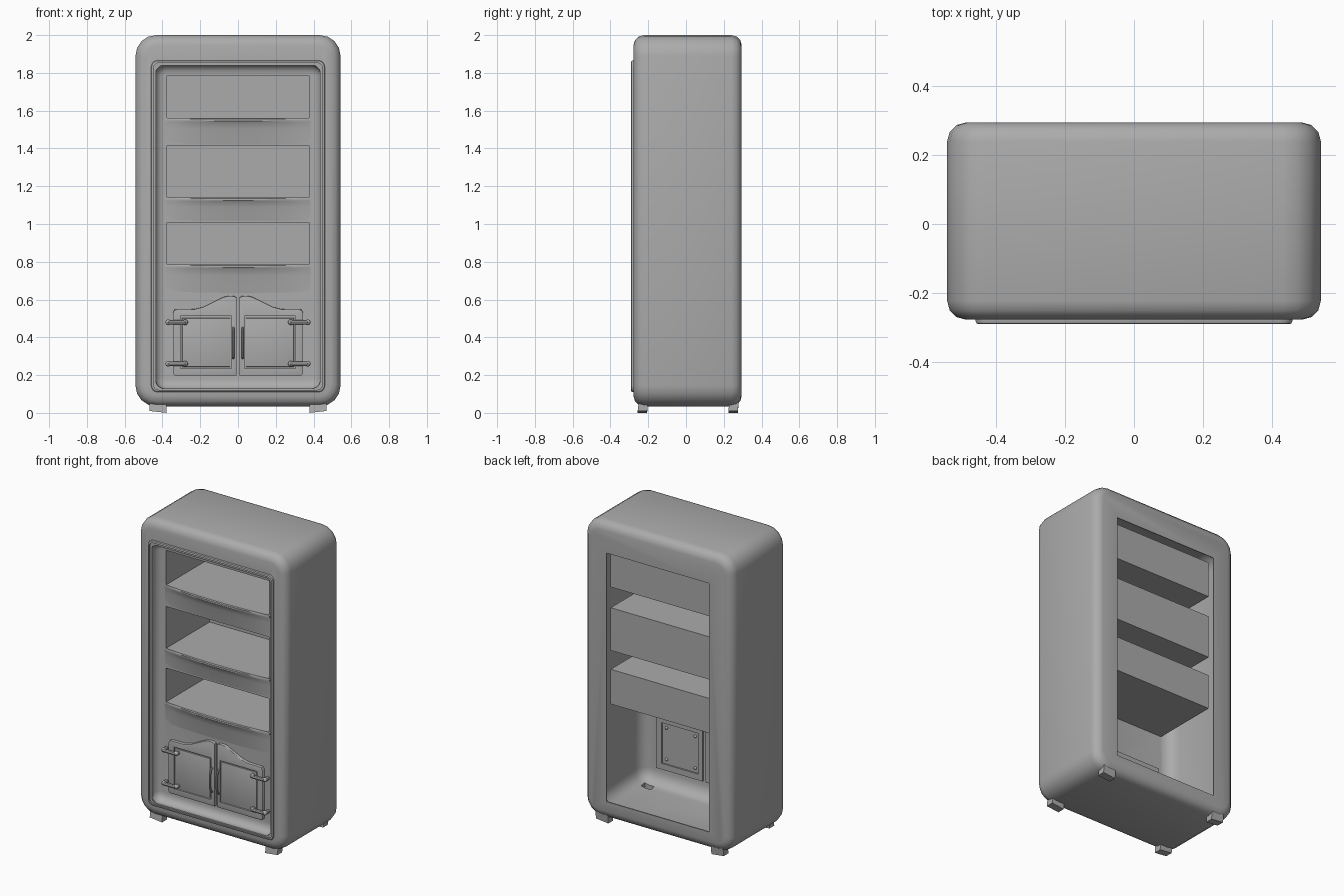
import bpy, bmesh, math
from mathutils import Vector

if "Cube" in bpy.data.objects:
    bpy.data.objects.remove(bpy.data.objects["Cube"])

GREY = bpy.data.materials.new("dark_grey")
GREY.diffuse_color = (.41, .41, .41, 1)
GREY.use_nodes = True
GREY.node_tree.nodes["Principled BSDF"].inputs["Base Color"].default_value = GREY.diffuse_color


def finish(name, bm, smooth=True):
    bmesh.ops.recalc_face_normals(bm, faces=bm.faces)
    me = bpy.data.meshes.new(name)
    bm.to_mesh(me)
    bm.free()
    me.materials.append(GREY)
    ob = bpy.data.objects.new(name, me)
    bpy.context.collection.objects.link(ob)
    if smooth:
        shade(ob)
    return ob


def select(ob):
    bpy.ops.object.select_all(action='DESELECT')
    ob.select_set(True)
    bpy.context.view_layer.objects.active = ob


def shade(ob):
    select(ob)
    bpy.ops.object.shade_smooth_by_angle(angle=math.radians(35))


def rounded_box(name, x, y, z, r1=0, r2=0, s1=5, s2=4):
    """Box from (min, max) ranges; r1 rounds the edges along y, r2 the front and back rims."""
    bm = bmesh.new()
    bmesh.ops.create_cube(bm, size=1)
    for v in bm.verts:
        v.co = [m + (c + .5) * (M - m) for c, (m, M) in zip(v.co, (x, y, z))]
    if r1:
        es = [e for e in bm.edges if abs(e.verts[0].co.y - e.verts[1].co.y) > 1e-5]
        bmesh.ops.bevel(bm, geom=es, offset=r1, segments=s1, profile=.5, affect='EDGES')
    if r2:
        es = [e for e in bm.edges if abs(e.verts[0].co.y - e.verts[1].co.y) < 1e-5]
        bmesh.ops.bevel(bm, geom=es, offset=r2, segments=s2, profile=.5, affect='EDGES')
    return finish(name, bm, False)


def cut(ob, cutter):
    cutter.hide_render = True
    m = ob.modifiers.new("cut", 'BOOLEAN')
    m.operation, m.solver, m.object = 'DIFFERENCE', 'EXACT', cutter
    select(ob)
    bpy.ops.object.modifier_apply(modifier=m.name)
    bpy.data.objects.remove(cutter)


def mirror(ob):
    m = ob.modifiers.new("mirror", 'MIRROR')
    m.use_axis[0] = True


def rod(name, pts, r):
    """Round bar along a path, turned into a mesh and mirrored."""
    cu = bpy.data.curves.new(name, 'CURVE')
    cu.dimensions = '3D'
    cu.bevel_depth, cu.bevel_resolution, cu.use_fill_caps = r, 2, True
    cu.materials.append(GREY)
    sp = cu.splines.new('POLY')
    sp.points.add(len(pts) - 1)
    for p, c in zip(sp.points, pts):
        p.co = (*c, 1)
    ob = bpy.data.objects.new(name, cu)
    bpy.context.collection.objects.link(ob)
    select(ob)
    bpy.ops.object.convert(target='MESH')
    ob = bpy.context.object
    shade(ob)
    mirror(ob)


SHELVES = [(1.555, 1.79, .14), (1.135, 1.418, .125), (.78, 1.01, .15)]  # floor, ceiling, valance drop
PANEL = -.215

# Hollow cabinet: front recess, interior, back opening, floor slot
body = rounded_box("cabinet_body", (-.543, .543), (-.278, .295), (.035, 2), .11, .055, 4, 3)
cut(body, rounded_box("c", (-.44, .44), (-.45, PANEL), (.125, 1.845), .06, .05))
cut(body, rounded_box("c", (-.455, .455), (PANEL + .015, .291), (.095, 1.875), .09, .08))
cut(body, rounded_box("c", (-.376, .376), (.15, .4), (.153, 1.80)))
cut(body, rounded_box("c", (.33, .40), (-.14, -.1), (.07, .13)))
for lo, hi, drop in SHELVES:
    cut(body, rounded_box("c", (-.38, .38), (-.24, -.18), (lo, hi)))
shade(body)

# Raised trim around the front opening
trim = rounded_box("front_trim", (-.46, .46), (-.291, -.262), (.11, 1.866), .035, .008, 4, 2)
cut(trim, rounded_box("c", (-.448, .448), (-.4, -.281), (.122, 1.853), .03))
cut(trim, rounded_box("c", (-.434, .434), (-.4, -.2), (.13, 1.838), .03))
shade(trim)

for i, (lo, hi, drop) in enumerate(SHELVES):
    # Shelf pocket, open at the front
    bm = bmesh.new()
    bmesh.ops.create_cube(bm, size=1)
    for v in bm.verts:
        v.co = (v.co.x * .76, .015 + v.co.y * .46, lo + (v.co.z + .5) * (hi - lo))
    bmesh.ops.delete(bm, geom=[f for f in bm.faces if f.calc_center_median().y < -.1], context='FACES')
    pocket = finish(f"shelf_pocket_{i}", bm, False)
    m = pocket.modifiers.new("wall", 'SOLIDIFY')
    m.thickness = .004

    # Bowed lip and hollow valance below each shelf, fading out at both ends
    prof = [(0, .004), (.024, .006), (.030, .001), (.030, -.010), (.025, -.016),
            (.017, -drop * .35), (.008, -drop * .7), (0, -drop)]
    bm = bmesh.new()
    n = 16
    rows = []
    for k in range(n + 1):
        t = 2 * k / n - 1
        bow = .12 + .88 * math.cos(t * math.pi / 2) ** .7 if abs(t) < .999 else .12
        rows.append([bm.verts.new((t * .385, PANEL + .001 - d * bow, lo + dz)) for d, dz in prof])
    for a, b in zip(rows, rows[1:]):
        for j in range(len(prof)):
            q = (j + 1) % len(prof)
            bm.faces.new((a[j], a[q], b[q], b[j]))
    bm.faces.new(rows[0])
    bm.faces.new(rows[-1][::-1])
    finish(f"shelf_lip_{i}", bm)

# Double doors with wavy tops and sunken panels
top = [(-.345, .53), (-.335, .547), (-.23, .549), (-.18, .562), (-.12, .592),
       (-.075, .614), (-.045, .62), (-.02, .618), (-.008, .61)]
outline = [(-.008, .197), (-.335, .197), (-.345, .207)] + top
bm = bmesh.new()
f = bm.faces.new([bm.verts.new((x, -.236, z)) for x, z in outline])
new = bmesh.ops.extrude_face_region(bm, geom=[f])['geom']
for v in new:
    if isinstance(v, bmesh.types.BMVert):
        v.co.y = PANEL + .005
front = [e for e in bm.edges if all(v.co.y < -.23 for v in e.verts)]
bmesh.ops.bevel(bm, geom=front, offset=.004, segments=2, profile=.5, affect='EDGES')
door = finish("door", bm, False)
cut(door, rounded_box("c", (-.304, -.034), (-.3, -.224), (.236, .512)))
shade(door)
mirror(door)
panel = rounded_box("door_panel", (-.296, -.042), (-.23, -.218), (.244, .502), 0, .004, 1, 2)
shade(panel)
mirror(panel)

# Back of the doors: frame and rivets inside the cabinet
back = rounded_box("door_back_frame", (-.35, -.01), (-.205, -.188), (.2, .545))
cut(back, rounded_box("c", (-.31, -.04), (-.198, -.1), (.24, .51)))
mirror(back)
bm = bmesh.new()
for x in (-.28, -.07):
    for z in (.27, .48):
        r = bmesh.ops.create_uvsphere(bm, u_segments=10, v_segments=6, radius=.01)
        bmesh.ops.translate(bm, vec=Vector((x, -.196, z)), verts=r['verts'])
mirror(finish("door_rivets", bm))

# Hinge bars and door handles
for i, z in enumerate((.26, .48)):
    rod(f"hinge_bar_{i}", [(-.372, PANEL, z), (-.372, -.245, z), (-.364, -.254, z),
                           (-.284, -.254, z), (-.276, -.245, z), (-.276, -.23, z)], .012)
    bm = bmesh.new()
    for x in (-.37, -.28):
        r = bmesh.ops.create_uvsphere(bm, u_segments=12, v_segments=8, radius=.015)
        bmesh.ops.translate(bm, vec=Vector((x, -.248, z)), verts=r['verts'])
    mirror(finish(f"hinge_knuckles_{i}", bm))
rod("door_handle", [(-.025, -.23, .29), (-.025, -.25, .30), (-.025, -.257, .33),
                    (-.025, -.257, .41), (-.025, -.25, .44), (-.025, -.23, .45)], .007)

# Four slightly flared feet
for side, y0, y1 in (("front", -.25, -.2), ("back", .23, .28)):
    foot = rounded_box(side + "_foot", (.378, .468), (y0, y1), (0, .06))
    for v in foot.data.vertices:
        if v.co.z < .03:
            v.co.z = .0 if v.co.x < .42 else .01
            v.co.y -= .006
    mirror(foot)
